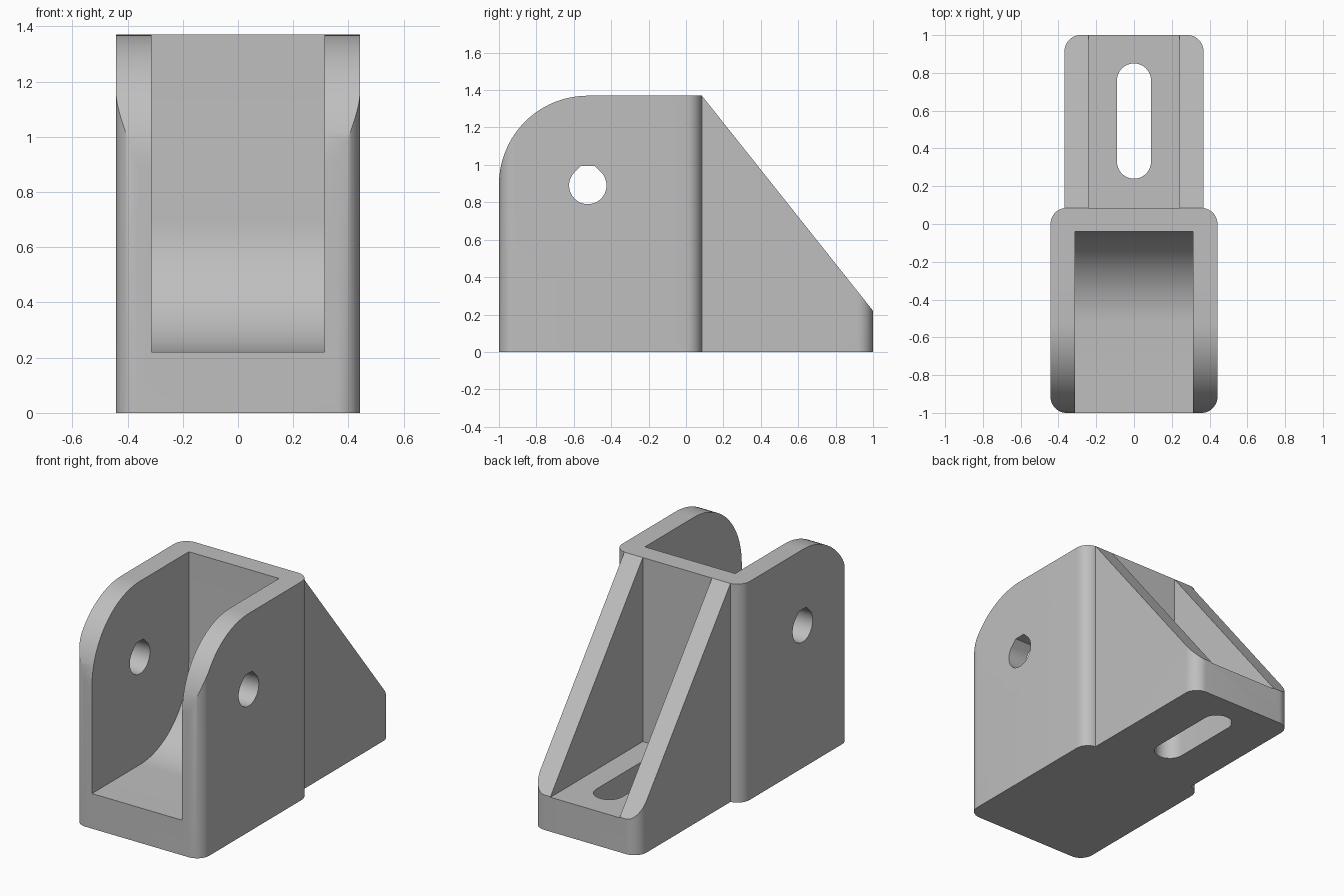
import bpy, bmesh
from math import sin, cos, radians

if "Cube" in bpy.data.objects:
    bpy.data.objects.remove(bpy.data.objects["Cube"])

grey = bpy.data.materials.new("plain grey")
grey.use_nodes = True
colour = (0.52, 0.52, 0.52, 1)
grey.diffuse_color = colour
grey.node_tree.nodes["Principled BSDF"].inputs["Base Color"].default_value = colour


def arc(cx, cy, r, start, end, steps=24):
    angles = [radians(start + (end - start) * i / steps) for i in range(steps + 1)]
    return [(cx + r * cos(a), cy + r * sin(a)) for a in angles]


def rect(x0, x1, y0, y1):
    return [(x0, y0), (x1, y0), (x1, y1), (x0, y1)]


def rounded_rect(w, y0, y1, r):
    corners = [(w - r, y1 - r), (r - w, y1 - r), (r - w, y0 + r), (w - r, y0 + r)]
    return [p for i, (x, y) in enumerate(corners)
            for p in arc(x, y, r, 90 * i, 90 * i + 90, 12)]


def prism(name, outline, axis, low, high):
    """Extrude an outline along x (outline in y, z) or along z (outline in x, y)."""
    bm = bmesh.new()
    place = (lambda p: (low, *p)) if axis == "x" else (lambda p: (*p, low))
    face = bm.faces.new([bm.verts.new(place(p)) for p in outline])
    moved = bmesh.ops.extrude_face_region(bm, geom=[face])["geom"]
    depth = high - low
    bmesh.ops.translate(bm, vec=(depth, 0, 0) if axis == "x" else (0, 0, depth),
                        verts=[v for v in moved if isinstance(v, bmesh.types.BMVert)])
    bmesh.ops.recalc_face_normals(bm, faces=bm.faces)
    mesh = bpy.data.meshes.new(name)
    bm.to_mesh(mesh)
    bm.free()
    mesh.materials.append(grey)
    obj = bpy.data.objects.new(name, mesh)
    bpy.context.collection.objects.link(obj)
    return obj


def combine(target, tool, operation):
    mod = target.modifiers.new(operation.lower(), "BOOLEAN")
    mod.operation, mod.object, mod.solver = operation, tool, "EXACT"
    bpy.context.view_layer.objects.active = target
    bpy.ops.object.modifier_apply(modifier=mod.name)
    bpy.data.objects.remove(tool)


PIVOT_Y, PIVOT_Z, SWEEP = -0.525, 0.89, 0.475
TOP, FLOOR, BACK = 1.37, 0.22, 0.085

# Clevis block: rounded upright corners, with a large round on the upper front
bracket = prism("clevis_bracket", rounded_rect(0.442, -1, BACK, 0.085), "z", 0, TOP)
side = [(-1, -0.1), (0.3, -0.1), (0.3, TOP + 0.1), (PIVOT_Y, TOP + 0.1)]
side += arc(PIVOT_Y, TOP - SWEEP, SWEEP, 90, 180)
combine(bracket, prism("side_outline", side, "x", -0.6, 0.6), "INTERSECT")

# Channel between the cheeks, swept up at the back
channel = [(-1.1, FLOOR)] + arc(-0.04 - 0.48, FLOOR + 0.48, 0.48, 270, 360)
channel += [(-0.04, 1.6), (-1.1, 1.6)]
combine(bracket, prism("channel_cutter", channel, "x", -0.313, 0.313), "DIFFERENCE")

# Cross hole with a flattened teardrop top
hole = arc(PIVOT_Y, PIVOT_Z, 0.1, 135, 405, 36)
hole += [(PIVOT_Y + 0.036, PIVOT_Z + 0.105), (PIVOT_Y - 0.036, PIVOT_Z + 0.105)]
combine(bracket, prism("pin_hole_cutter", hole, "x", -0.6, 0.6), "DIFFERENCE")

# Rear foot with two sloping gussets
foot = prism("rear_foot", rounded_rect(0.368, -0.2, 1, 0.085), "z", 0, 1.5)
slope = [(0.02, -0.1), (1.1, -0.1), (1.1, 0.094), (1, FLOOR), (BACK, TOP), (0.02, 1.3)]
combine(foot, prism("slope_outline", slope, "x", -0.6, 0.6), "INTERSECT")
combine(foot, prism("pocket_cutter", rect(-0.24, 0.24, -0.3, 1.2), "z", FLOOR - 0.004, 1.7),
        "DIFFERENCE")

# Long mounting slot through the foot
slot = arc(0, 0.76, 0.09, 0, 180) + arc(0, 0.33, 0.09, 180, 360)
combine(foot, prism("slot_cutter", slot, "z", -0.1, 0.5), "DIFFERENCE")

# Join foot and block into one solid part
combine(bracket, foot, "UNION")
bpy.ops.object.select_all(action="DESELECT")
bracket.select_set(True)
bpy.context.view_layer.objects.active = bracket
bpy.ops.object.shade_smooth_by_angle(angle=radians(30))
